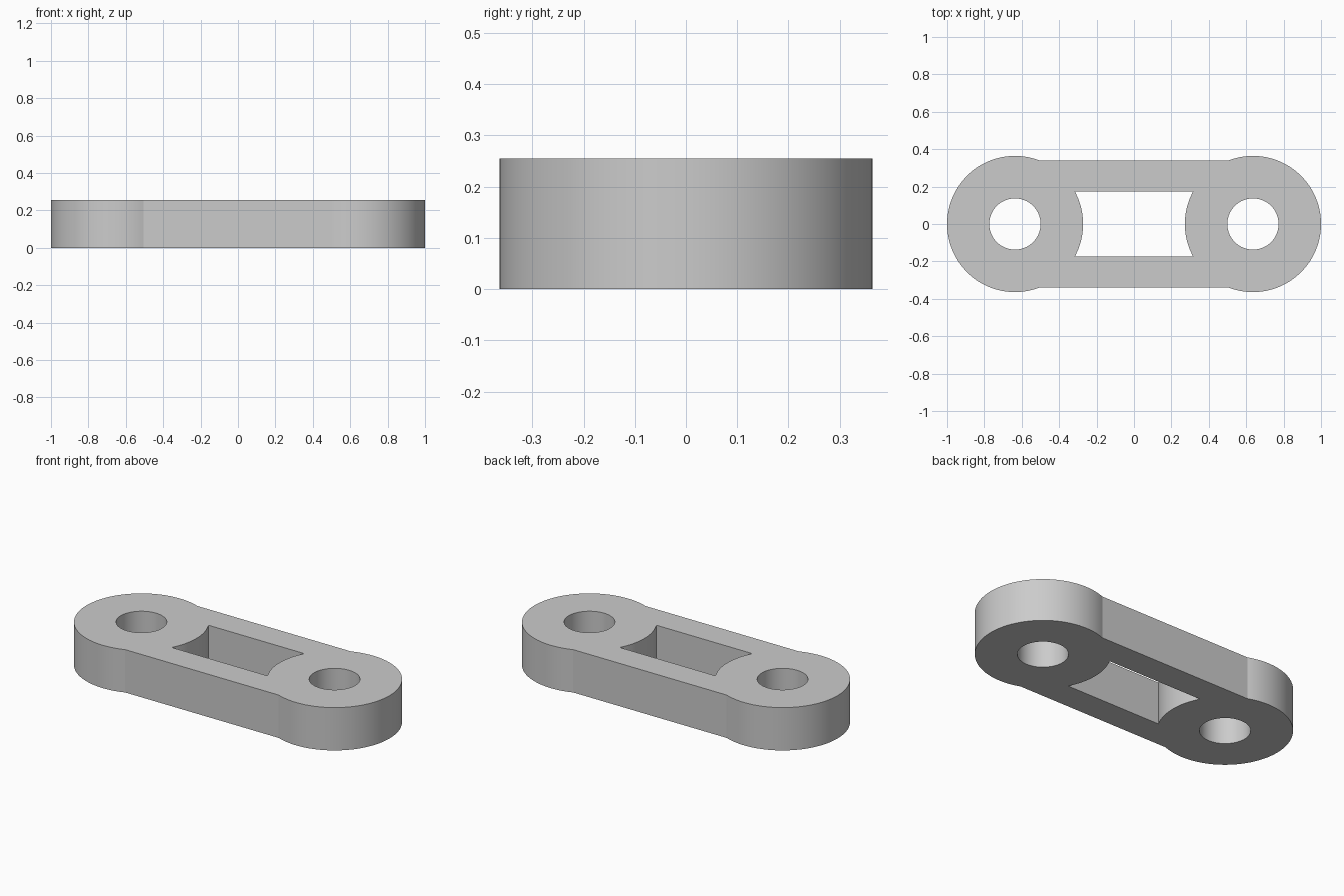
import bpy, bmesh, math

if "Cube" in bpy.data.objects:
    bpy.data.objects.remove(bpy.data.objects["Cube"])

H = 0.255                 # thickness
CX, R, HOLE = 0.636, 0.364, 0.137   # boss centre, boss radius, pin hole radius
BAR, SLOT = 0.34, 0.173   # half widths of the bar and of the window


def arc(cx, r, a0, a1, n):
    return [(cx + r * math.cos(a0 + (a1 - a0) * i / n),
             r * math.sin(a0 + (a1 - a0) * i / n)) for i in range(n + 1)]


# Outline: two round bosses joined by the bar
a = math.asin(BAR / R)
outline = arc(CX, R, -(math.pi - a), math.pi - a, 80)
outline += arc(-CX, R, a, 2 * math.pi - a, 80)

# Window: straight long sides, ends bulging inwards concentric with the bosses
b = math.asin(SLOT / R)
window = arc(-CX, R, -b, b, 24) + arc(CX, R, math.pi - b, math.pi + b, 24)

# Pin holes
holes = [arc(s * CX, HOLE, 0, 2 * math.pi, 64)[:-1] for s in (-1, 1)]

# Fill the profile and extrude it upwards
bm = bmesh.new()
for loop in [outline, window] + holes:
    vs = [bm.verts.new((x, y, 0)) for x, y in loop]
    for i, v in enumerate(vs):
        bm.edges.new((vs[i - 1], v))
bmesh.ops.triangle_fill(bm, use_beauty=True, use_dissolve=False,
                        edges=bm.edges[:], normal=(0, 0, 1))
ext = bmesh.ops.extrude_face_region(bm, geom=bm.faces[:], use_keep_orig=True)
top = [g for g in ext["geom"] if isinstance(g, bmesh.types.BMVert)]
bmesh.ops.translate(bm, verts=top, vec=(0, 0, H))
bmesh.ops.recalc_face_normals(bm, faces=bm.faces[:])

mesh = bpy.data.meshes.new("link_plate")
bm.to_mesh(mesh)
bm.free()
link = bpy.data.objects.new("link_plate", mesh)
bpy.context.collection.objects.link(link)

# Plain grey material
grey = bpy.data.materials.new("grey")
grey.diffuse_color = (0.6, 0.6, 0.6, 1)
grey.use_nodes = True
grey.node_tree.nodes["Principled BSDF"].inputs["Base Color"].default_value = grey.diffuse_color
mesh.materials.append(grey)

# Smooth round walls, sharp rims
bpy.context.view_layer.objects.active = link
link.select_set(True)
bpy.ops.object.shade_smooth_by_angle(angle=math.radians(15))
